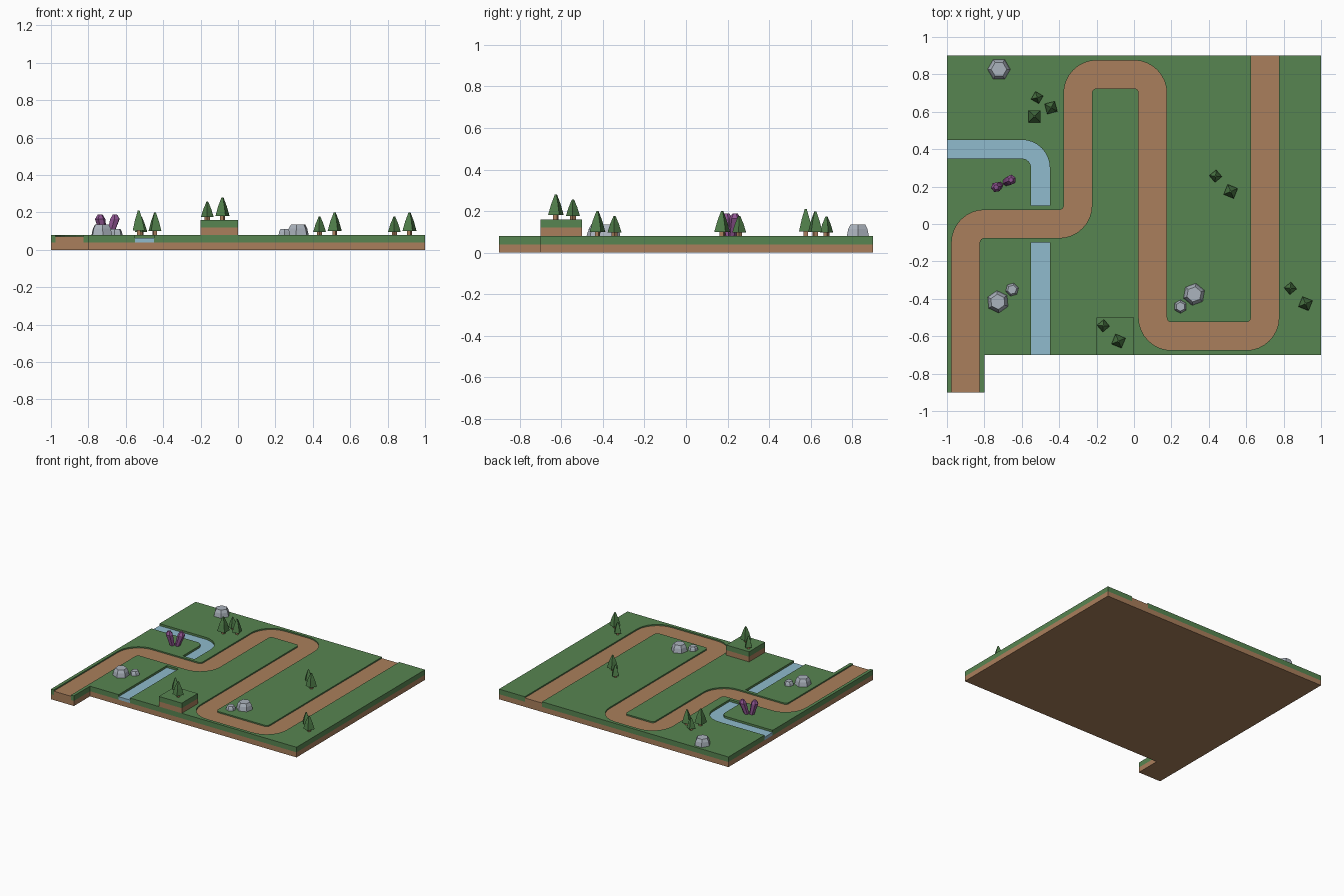
import bpy, bmesh, math
from mathutils import Vector

if "Cube" in bpy.data.objects:
    bpy.data.objects.remove(bpy.data.objects["Cube"])


def material(name, rgb):
    m = bpy.data.materials.new(name)
    m.diffuse_color = [(c / 255) ** 2.2 for c in rgb] + [1]
    m.use_nodes = True
    m.node_tree.nodes["Principled BSDF"].inputs["Base Color"].default_value = m.diffuse_color
    return m


GRASS = material("grass", (88, 132, 82))
LEAF = material("leaf", (80, 124, 74))
DIRT = material("dirt", (168, 126, 92))
WATER = material("water", (142, 186, 204))
STONE = material("stone", (170, 178, 188))
CRYSTAL = material("crystal", (140, 84, 142))
TOP = 0.08


def finish(name, bm, mat):
    bmesh.ops.recalc_face_normals(bm, faces=bm.faces)
    me = bpy.data.meshes.new(name)
    bm.to_mesh(me)
    bm.free()
    me.materials.append(mat)
    ob = bpy.data.objects.new(name, me)
    bpy.context.collection.objects.link(ob)
    return ob


def loft(name, rings, mat):
    """Skin a list of equal-length point rings and cap both ends."""
    bm = bmesh.new()
    rows = [[bm.verts.new(p) for p in ring] for ring in rings]
    n = len(rows[0])
    for a, b in zip(rows, rows[1:]):
        for i in range(n):
            j = (i + 1) % n
            bm.faces.new((a[i], a[j], b[j], b[i]))
    bm.faces.new(rows[0])
    bm.faces.new(rows[-1])
    return finish(name, bm, mat)


def slab(name, outline, z0, z1, mat):
    return loft(name, [[(x, y, z) for x, y in outline] for z in (z0, z1)], mat)


def ngon(x, y, z, r, n, rot):
    return [(x + r * math.cos(rot + math.tau * i / n),
             y + r * math.sin(rot + math.tau * i / n), z) for i in range(n)]


def ribbon(name, pts, width, z0, z1, mat, extend=(0, 0), r=0.1, steps=8):
    """Rectangular strip along a right-angled route with rounded corners."""
    p = [Vector(q) for q in pts]
    first, last = (p[1] - p[0]).normalized(), (p[-1] - p[-2]).normalized()
    line = [(p[0] - first * extend[0], first)]
    for a, c, b in zip(p, p[1:], p[2:]):
        d1, d2 = (c - a).normalized(), (b - c).normalized()
        o = c - d1 * r + d2 * r
        for k in range(steps + 1):
            t = math.pi / 2 * k / steps
            line.append((o - d2 * r * math.cos(t) + d1 * r * math.sin(t),
                         d1 * math.cos(t) + d2 * math.sin(t)))
    line.append((p[-1] + last * extend[1], last))
    rings = []
    for q, d in line:
        s = Vector((-d.y, d.x)) * width / 2
        rings.append([(*(q + s), z0), (*(q - s), z0), (*(q - s), z1), (*(q + s), z1)])
    return loft(name, rings, mat)


# ground: dirt layer and grass layer
outline = [(-1, -0.9), (-0.8, -0.9), (-0.8, -0.7), (1, -0.7), (1, 0.9), (-1, 0.9)]
slab("dirt_layer", outline, 0, 0.04, DIRT)
grass = slab("grass_layer", outline, 0.04, TOP, GRASS)

# sunken path and river, each with a matching channel cut in the grass
routes = [
    ("path", [(-0.9, -0.9), (-0.9, 0), (-0.3, 0), (-0.3, 0.8), (0.1, 0.8),
              (0.1, -0.6), (0.7, -0.6), (0.7, 0.9)], 0.15, 0.07, DIRT, (0.1, 0.1)),
    ("river_back", [(-1, 0.4), (-0.5, 0.4), (-0.5, 0.1)], 0.1, 0.064, WATER, (0.1, 0)),
    ("river_front", [(-0.5, -0.1), (-0.5, -0.7)], 0.1, 0.064, WATER, (0, 0.1)),
]
for name, pts, width, top, mat, ext in routes:
    ribbon(name, pts, width, 0.04, top, mat)
    cutter = ribbon(name + "_cutter", pts, width, 0.02, 0.1, mat, ext)
    cutter.hide_render = True
    mod = grass.modifiers.new("channel", 'BOOLEAN')
    mod.operation, mod.solver, mod.object = 'DIFFERENCE', 'EXACT', cutter
    bpy.context.view_layer.objects.active = grass
    bpy.ops.object.modifier_apply(modifier=mod.name)
    bpy.data.objects.remove(cutter)

# raised block
block = [(-0.2, -0.7), (0, -0.7), (0, -0.5), (-0.2, -0.5)]
slab("block_dirt", block, TOP, 0.12, DIRT)
slab("block_grass", block, 0.12, 0.16, GRASS)


# trees: square trunk with a square tapering crown
def tree(x, y, z, side, h, deg):
    rot = math.radians(deg + 45)
    loft("tree_trunk", [ngon(x, y, z + k, 0.014, 4, rot) for k in (0, 0.2 * h)], DIRT)
    r = side / math.sqrt(2)
    loft("tree_crown", [ngon(x, y, z + h * k, r * f, 4, rot)
                        for k, f in ((0.17, 1), (0.6, 0.62), (1, 0.14))], LEAF)


for cx, cy, z in ((0.5, 0.2, TOP), (0.9, -0.4, TOP), (-0.1, -0.6, 0.16)):
    tree(cx - 0.064, cy + 0.056, z, 0.048, 0.097, 40)
    tree(cx + 0.017, cy - 0.026, z, 0.058, 0.12, -22)
tree(-0.531, 0.576, TOP, 0.064, 0.131, 0)
tree(-0.444, 0.622, TOP, 0.056, 0.119, 15)
tree(-0.518, 0.676, TOP, 0.048, 0.095, -30)


# rocks: six-sided frustums
def rock(x, y, r, h, deg):
    loft("rock", [ngon(x, y, TOP + h * k, r * f, 6, math.radians(deg))
                  for k, f in ((0, 1), (0.6, 0.88), (1, 0.68))], STONE)


rock(-0.722, 0.827, 0.061, 0.055, 0)
rock(-0.728, -0.416, 0.06, 0.055, 35)
rock(-0.652, -0.351, 0.036, 0.031, 15)
rock(0.321, -0.376, 0.06, 0.055, 20)
rock(0.248, -0.442, 0.036, 0.031, 30)

# crystals leaning apart
for bx, by, hx, hy, deg in ((-0.718, 0.208, -0.737, 0.197, 10),
                            (-0.685, 0.222, -0.658, 0.236, 25)):
    rot = math.radians(deg)
    loft("crystal", [ngon(bx, by, TOP - 0.005, 0.019, 6, rot),
                     ngon(hx, hy, 0.165, 0.028, 6, rot),
                     ngon(hx, hy, 0.188, 0.013, 6, rot)], CRYSTAL)
